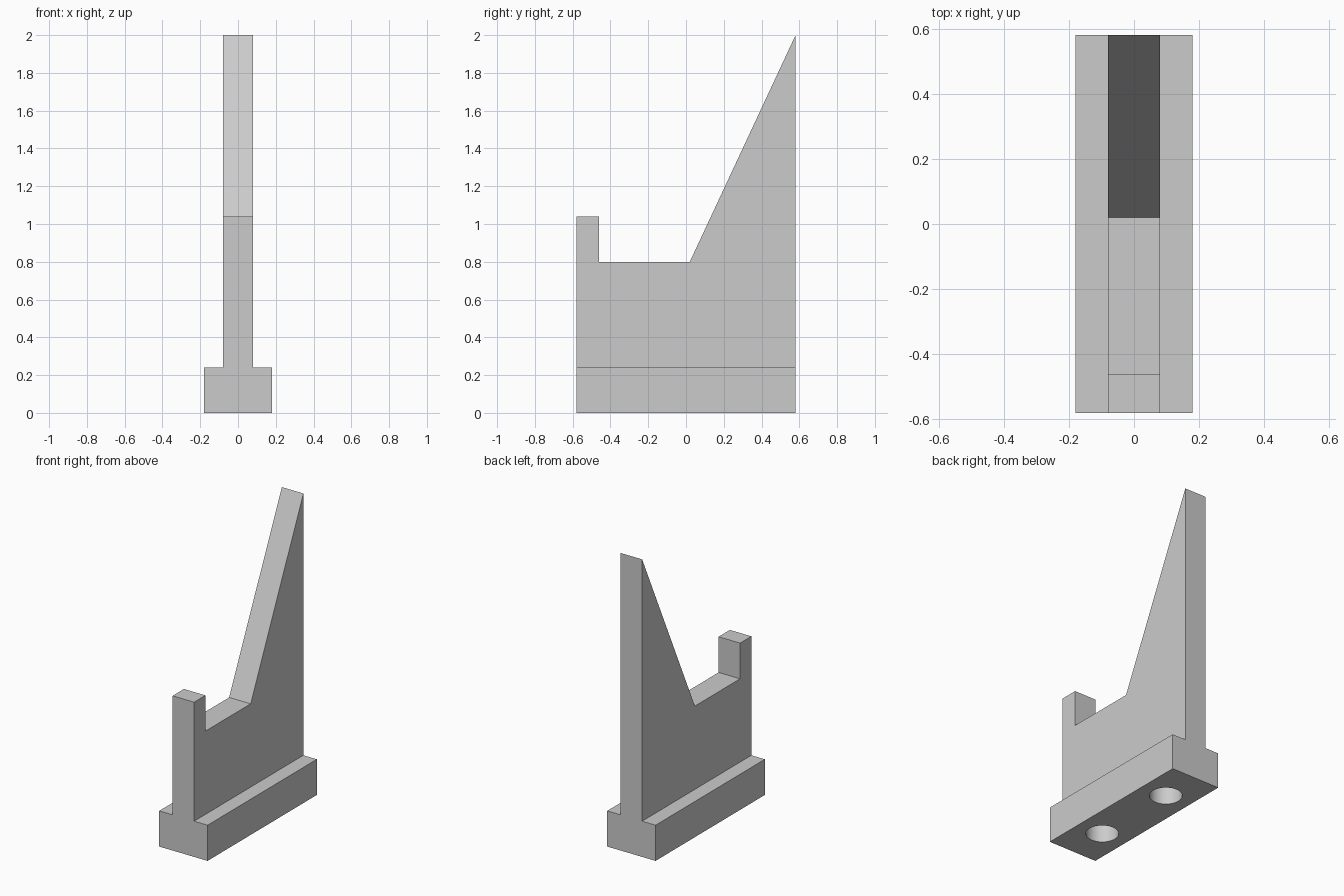
import bpy
import bmesh
from mathutils import Vector

cube = bpy.data.objects.get("Cube")
if cube:
    bpy.data.objects.remove(cube, do_unlink=True)

grey = bpy.data.materials.new("light grey")
grey.use_nodes = True
colour = (0.6, 0.6, 0.6, 1)
grey.diffuse_color = colour
grey.node_tree.nodes["Principled BSDF"].inputs["Base Color"].default_value = colour


def prism(name, points, direction):
    """Extrude a closed outline along a direction."""
    bm = bmesh.new()
    face = bm.faces.new([bm.verts.new(p) for p in points])
    ext = bmesh.ops.extrude_face_region(bm, geom=[face])
    verts = [g for g in ext["geom"] if isinstance(g, bmesh.types.BMVert)]
    bmesh.ops.translate(bm, verts=verts, vec=Vector(direction))
    bmesh.ops.recalc_face_normals(bm, faces=bm.faces)
    mesh = bpy.data.meshes.new(name)
    bm.to_mesh(mesh)
    bm.free()
    obj = bpy.data.objects.new(name, mesh)
    bpy.context.collection.objects.link(obj)
    mesh.materials.append(grey)
    return obj


def cut(target, cutter):
    """Subtract the cutter, then discard it."""
    mod = target.modifiers.new("cut", "BOOLEAN")
    mod.operation = "DIFFERENCE"
    mod.solver = "EXACT"
    mod.object = cutter
    cutter.hide_render = True
    bpy.context.view_layer.objects.active = target
    bpy.ops.object.modifier_apply(modifier=mod.name)
    bpy.data.objects.remove(cutter, do_unlink=True)


# Upside-down T section: wide foot with a thin upright web
half_foot, half_web, half_len = 0.18, 0.08, 0.58
foot_top, rough_top = 0.24, 2.1
right_half = [(half_foot, 0), (half_foot, foot_top),
              (half_web, foot_top), (half_web, rough_top)]
section = right_half + [(-x, z) for x, z in reversed(right_half)]
stand = prism("cradle_stand", [(x, -half_len, z) for x, z in section],
              (0, 2 * half_len, 0))

# Notch above the seat, leaving the front stop and the sloping back rest
notch = [(-0.7, 1.04), (-0.46, 1.04), (-0.46, 0.8), (0.02, 0.8),
         (0.72, 2.3), (-0.7, 2.3)]
cut(stand, prism("notch_cutter", [(-0.4, y, z) for y, z in notch], (0.8, 0, 0)))

# Two blind round sockets in the underside
depth = 0.18
for y in (-0.3, 0.3):
    bpy.ops.mesh.primitive_cylinder_add(vertices=48, radius=0.1,
                                        depth=2 * depth, location=(0, y, 0))
    socket = bpy.context.object
    socket.name = "socket_cutter"
    socket.data.materials.append(grey)
    cut(stand, socket)

# Smooth socket walls, crisp edges elsewhere
bpy.ops.object.select_all(action="DESELECT")
stand.select_set(True)
bpy.context.view_layer.objects.active = stand
bpy.ops.object.shade_smooth_by_angle()
